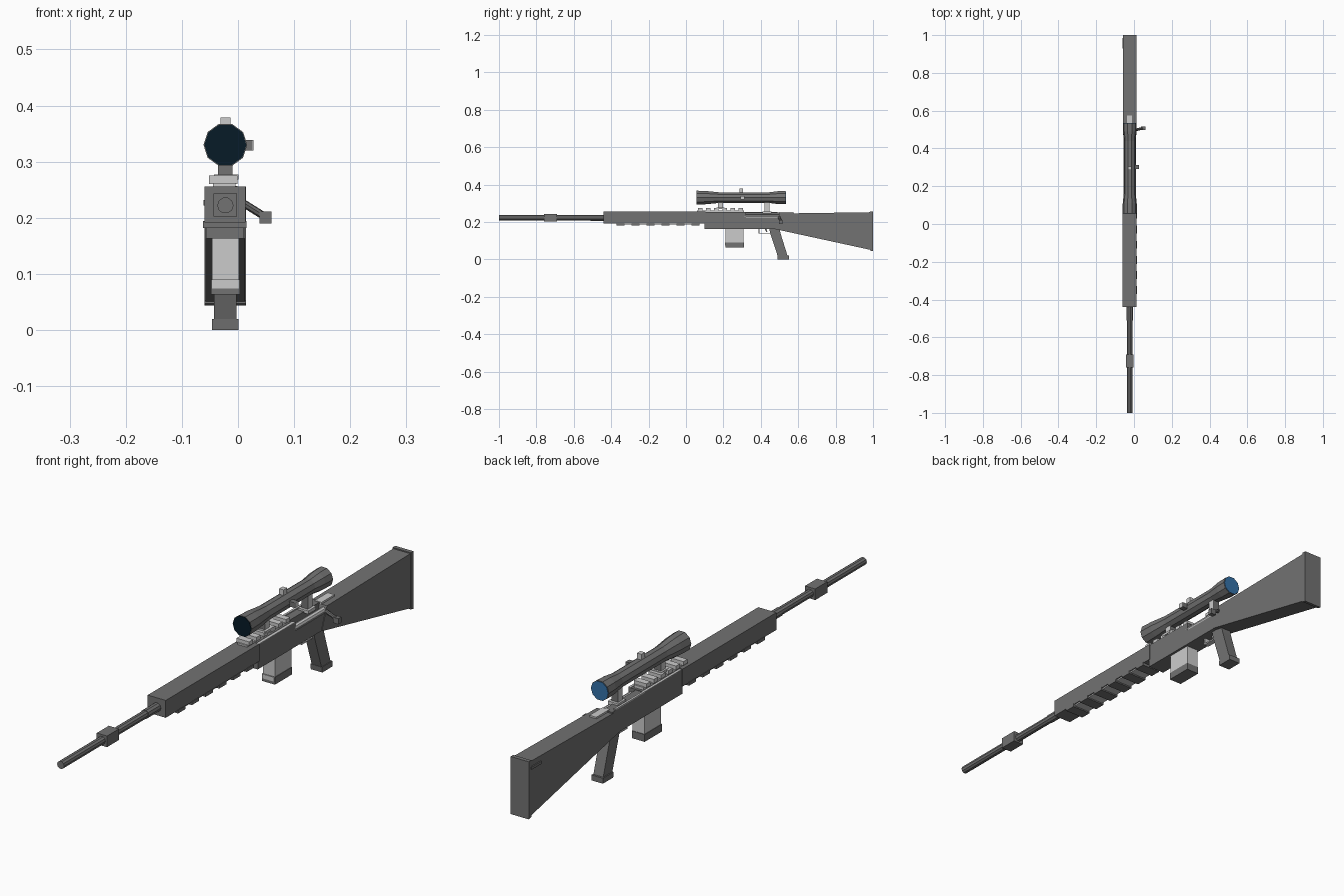
import bpy, bmesh, math
from mathutils import Vector

if "Cube" in bpy.data.objects:
    bpy.data.objects.remove(bpy.data.objects["Cube"])

CX = -0.0225  # centre plane of the rifle


def material(name, rgb):
    m = bpy.data.materials.new(name)
    m.diffuse_color = (*rgb, 1)
    m.use_nodes = True
    m.node_tree.nodes["Principled BSDF"].inputs["Base Color"].default_value = m.diffuse_color
    return m


BODY = material("grey", (0.17, 0.17, 0.17))
LIGHT = material("light grey", (0.6, 0.6, 0.6))
FRONT_GLASS = material("dark glass", (0.002, 0.011, 0.02))
REAR_GLASS = material("blue glass", (0.035, 0.17, 0.40))


def finish(name, bm, mat):
    bmesh.ops.recalc_face_normals(bm, faces=bm.faces)
    me = bpy.data.meshes.new(name)
    bm.to_mesh(me)
    bm.free()
    me.materials.append(mat)
    ob = bpy.data.objects.new(name, me)
    bpy.context.collection.objects.link(ob)
    return ob


def extrude_side(name, profile, x0, x1, mat):
    """Extrude a (y, z) side profile from x0 to x1."""
    bm = bmesh.new()
    face = bm.faces.new([bm.verts.new((x0, y, z)) for y, z in profile])
    out = bmesh.ops.extrude_face_region(bm, geom=[face])
    verts = [g for g in out["geom"] if isinstance(g, bmesh.types.BMVert)]
    bmesh.ops.translate(bm, verts=verts, vec=(x1 - x0, 0, 0))
    return finish(name, bm, mat)


def box(name, x0, x1, y0, y1, z0, z1, mat):
    return extrude_side(name, [(y0, z0), (y1, z0), (y1, z1), (y0, z1)], x0, x1, mat)


def light_sides(ob):
    """Paint the faces turned left and right light grey."""
    ob.data.materials.append(LIGHT)
    for p in ob.data.polygons:
        if abs(p.normal.x) > 0.9:
            p.material_index = 1


def lathe(name, rings, z, mat, sides=10, x=CX):
    """Tube along y from (y, radius) rings."""
    bm = bmesh.new()
    loops = []
    for y, r in rings:
        loops.append([bm.verts.new((x + r * math.cos(2 * math.pi * i / sides), y,
                                    z + r * math.sin(2 * math.pi * i / sides)))
                      for i in range(sides)])
    for a, b in zip(loops, loops[1:]):
        for i in range(sides):
            j = (i + 1) % sides
            bm.faces.new((a[i], a[j], b[j], b[i]))
    bm.faces.new(loops[0])
    bm.faces.new(loops[-1])
    return finish(name, bm, mat)


def rod(name, a, b, radius, mat, sides=8):
    a, b = Vector(a), Vector(b)
    bm = bmesh.new()
    bmesh.ops.create_cone(bm, cap_ends=True, segments=sides, radius1=radius,
                          radius2=radius, depth=(b - a).length)
    ob = finish(name, bm, mat)
    ob.location = (a + b) / 2
    ob.rotation_euler = (b - a).to_track_quat('Z', 'Y').to_euler()
    return ob


# Barrel and muzzle block
lathe("barrel", [(-1, 0.0145), (-0.43, 0.0145)], 0.222, BODY)
lathe("barrel_collar", [(-0.51, 0.0165), (-0.43, 0.0165)], 0.222, BODY)
box("muzzle_block", CX - 0.021, CX + 0.021, -0.76, -0.69, 0.202, 0.243, BODY)

# Handguard with rail teeth and a bright rail core underneath
box("handguard", -0.060, 0.0135, -0.44, 0.105, 0.192, 0.256, BODY)
box("lower_rail_core", -0.056, 0.0095, -0.34, 0.05, 0.187, 0.194, LIGHT)
for i in range(6):
    y = -0.35 + i * 0.08
    box("lower_rail_tooth", -0.062, 0.0155, y - 0.021, y + 0.021, 0.182, 0.194, BODY)

# Receiver, its rear half cut down on the right to expose the bolt
box("receiver_front", CX - 0.034, CX + 0.033, 0.1, 0.32, 0.163, 0.252, BODY)
box("receiver_lower", CX - 0.034, CX + 0.033, 0.32, 0.51, 0.163, 0.222, BODY)
box("receiver_left_wall", CX - 0.034, CX + 0.004, 0.32, 0.51, 0.222, 0.25, BODY)
rod("bolt", (0.0, 0.31, 0.228), (0.0, 0.51, 0.228), 0.011, LIGHT)
rod("bolt_handle", (0.0, 0.495, 0.232), (0.048, 0.508, 0.202), 0.007, BODY)
box("bolt_knob", 0.038, 0.06, 0.498, 0.516, 0.19, 0.211, BODY)

# Bright strips along the top edges of the receiver
box("right_edge_strip", CX + 0.024, CX + 0.033, 0.107, 0.32, 0.25, 0.254, LIGHT)
box("left_edge_strip", CX - 0.034, CX - 0.026, 0.107, 0.49, 0.248, 0.254, LIGHT)

# Stock, butt pad and the bright plate behind the scope
extrude_side("stock", [(0.47, 0.163), (0.99, 0.05), (0.99, 0.252), (0.5, 0.245)],
             CX - 0.035, CX + 0.035, BODY)
extrude_side("butt_pad", [(0.985, 0.047), (1, 0.044), (1, 0.256), (0.985, 0.256)],
             CX - 0.037, CX + 0.037, BODY)
box("stock_plate", CX - 0.015, CX + 0.013, 0.5, 0.575, 0.24, 0.252, LIGHT)
box("stock_side_lug", -0.0615, -0.056, 0.93, 0.986, 0.222, 0.232, BODY)

# Magazine, with a bright plate on the front of its base
box("magazine", CX - 0.024, CX + 0.024, 0.212, 0.308, 0.085, 0.17, LIGHT)
box("magazine_base", CX - 0.026, CX + 0.026, 0.21, 0.31, 0.063, 0.09, BODY)
box("magazine_base_plate", CX - 0.024, CX + 0.024, 0.208, 0.211, 0.074, 0.09, LIGHT)

# Grip, its foot and the trigger group
extrude_side("grip", [(0.445, 0.165), (0.45, 0.14), (0.492, 0.012), (0.545, 0.012),
                      (0.505, 0.14), (0.5, 0.165)], CX - 0.02, CX + 0.02, BODY)
extrude_side("grip_foot", [(0.49, 0.0), (0.55, 0.0), (0.55, 0.02), (0.488, 0.02)],
             CX - 0.024, CX + 0.023, BODY)
box("trigger_guard", CX - 0.01, CX + 0.01, 0.388, 0.46, 0.137, 0.142, LIGHT)
box("trigger_guard_front", CX - 0.01, CX + 0.01, 0.388, 0.394, 0.137, 0.165, LIGHT)
rod("trigger", (CX, 0.425, 0.165), (CX, 0.432, 0.147), 0.004, LIGHT, 6)

# Top rail with bright teeth
box("top_rail", CX - 0.022, CX + 0.018, 0.06, 0.31, 0.25, 0.262, LIGHT)
for i in range(6):
    y = 0.077 + i * 0.043
    box("top_rail_tooth", CX - 0.029, CX + 0.022, y - 0.012, y + 0.012, 0.26, 0.275, LIGHT)

# Scope mounts with light cheeks
light_sides(box("front_mount", CX - 0.013, CX + 0.013, 0.17, 0.197, 0.27, 0.31, BODY))
box("front_mount_foot", CX - 0.02, CX + 0.023, 0.162, 0.205, 0.268, 0.277, LIGHT)
light_sides(box("rear_mount", CX - 0.013, CX + 0.013, 0.42, 0.446, 0.245, 0.31, BODY))
box("rear_mount_foot", CX - 0.02, CX + 0.022, 0.41, 0.456, 0.245, 0.257, LIGHT)

# Scope body, lenses and turrets
SZ = 0.33
lathe("scope", [(0.057, 0.039), (0.11, 0.037), (0.18, 0.0295), (0.44, 0.0295),
                (0.49, 0.036), (0.533, 0.037)], SZ, BODY)
lathe("front_lens", [(0.055, 0.0375), (0.059, 0.0375)], SZ, FRONT_GLASS)
lathe("rear_lens", [(0.531, 0.035), (0.535, 0.035)], SZ, REAR_GLASS)
box("top_turret", CX - 0.009, CX + 0.009, 0.285, 0.305, 0.35, 0.379, LIGHT)
box("side_turret", CX + 0.02, 0.026, 0.292, 0.312, 0.32, 0.339, BODY)
box("side_turret_cap", 0.025, 0.0275, 0.292, 0.312, 0.32, 0.339, LIGHT)
